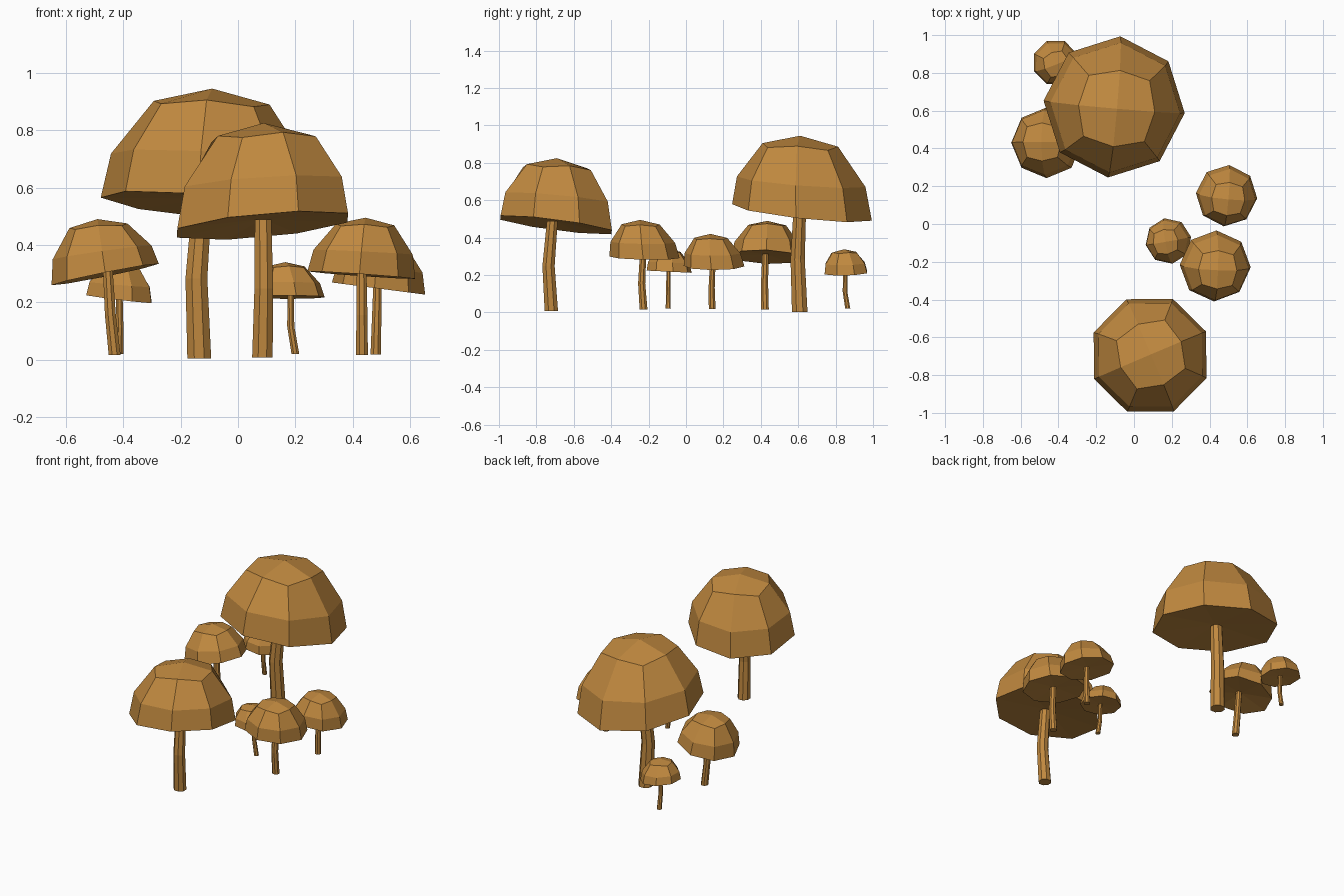
import bpy, bmesh, math
from mathutils import Vector

if "Cube" in bpy.data.objects:
    bpy.data.objects.remove(bpy.data.objects["Cube"])

wood = bpy.data.materials.new("warm_brown")
wood.diffuse_color = (0.53, 0.25, 0.05, 1)
wood.use_nodes = True
wood.node_tree.nodes["Principled BSDF"].inputs["Base Color"].default_value = wood.diffuse_color
N = 8


def finish(name, bm):
    bmesh.ops.recalc_face_normals(bm, faces=bm.faces)
    me = bpy.data.meshes.new(name)
    bm.to_mesh(me)
    bm.free()
    me.materials.append(wood)
    ob = bpy.data.objects.new(name, me)
    bpy.context.collection.objects.link(ob)


def bridge(bm, a, b):
    for i in range(N):
        j = (i + 1) % N
        bm.faces.new((a[i], a[j], b[j], b[i]))


# Domed cap: rim, shoulder and crown rings, four quads meeting at the apex
def cap(name, c, radius, phase, top, slope):
    bm = bmesh.new()

    def ring(r_even, r_odd, f_even, f_odd, tilt):
        out = []
        for i in range(N):
            r, f = (r_odd, f_odd) if i % 2 else (r_even, f_even)
            a = math.radians(phase) + math.tau * i / N
            x, y = radius * r * math.cos(a), radius * r * math.sin(a)
            lift = tilt * (slope[0] * x + slope[1] * y)
            out.append(bm.verts.new(c.lerp(top, f) + Vector((x, y, lift))))
        return out

    rim = ring(1, 1, 0, 0, 1)
    shoulder = ring(.92, .92, .4, .4, .7)
    crown = ring(.54, .61, .88, .84, .4)
    bridge(bm, rim, shoulder)
    bridge(bm, shoulder, crown)
    tip = bm.verts.new(top)
    for i in range(0, N, 2):
        bm.faces.new((tip, crown[i], crown[i + 1], crown[(i + 2) % N]))
    # shallow hollow underside
    hub = bm.verts.new(c + Vector((0, 0, .07 * radius)))
    for i in range(N):
        bm.faces.new((hub, rim[(i + 1) % N], rim[i]))
    finish(name, bm)


# Bent, tapering stem from the ground through a bend into the cap
def stem(name, c, radius, base, bend):
    bm = bmesh.new()
    foot = .028 - .065 * radius
    head = Vector(bend).lerp(c.xy, .5)
    rings = []
    for p, z, k in ((base, foot, .12), (bend, c.z * .53, .11), (head, c.z + .02, .097)):
        r = k * radius
        rings.append([bm.verts.new((p[0] + r * math.cos(math.tau * (i + .5) / N),
                                    p[1] + r * math.sin(math.tau * (i + .5) / N), z))
                      for i in range(N)])
    for a, b in zip(rings, rings[1:]):
        bridge(bm, a, b)
    bm.faces.new(rings[0])
    bm.faces.new(rings[-1])
    finish(name, bm)


def mushroom(name, center, radius, phase, apex, slope, base, bend):
    c = Vector(center)
    cap(name + "_cap", c, radius, phase, Vector(apex), slope)
    stem(name + "_stem", c, radius, base, bend)


# Each: rim centre, radius, turn, apex, rim slope, stem foot, stem bend
mushroom("tall_back", (-.105, .62, .535), .375, -5, (-.09, .61, .945),
         (-.09, -.11), (-.135, .608), (-.145, .597))
mushroom("tall_front", (.085, -.695, .468), .322, 23, (.09, -.69, .825),
         (.09, -.13), (.085, -.72), (.09, -.735))
mushroom("left_middle", (-.463, .43, .297), .187, 0, (-.49, .435, .49),
         (.2, -.04), (-.43, .422), (-.445, .42))
mushroom("left_back", (-.415, .855, .212), .123, 22, (-.41, .845, .338),
         (-.12, .03), (-.413, .865), (-.412, .85))
mushroom("right_back", (.49, .15, .248), .163, -5, (.5, .13, .42),
         (-.13, 0), (.48, .14), (.483, .137))
mushroom("right_middle", (.43, -.222, .295), .188, -2, (.445, -.245, .495),
         (-.07, -.02), (.432, -.227), (.432, -.237))
mushroom("centre_small", (.182, -.09, .218), .122, 10, (.165, -.095, .34),
         (0, -.05), (.2, -.095), (.184, -.095))
